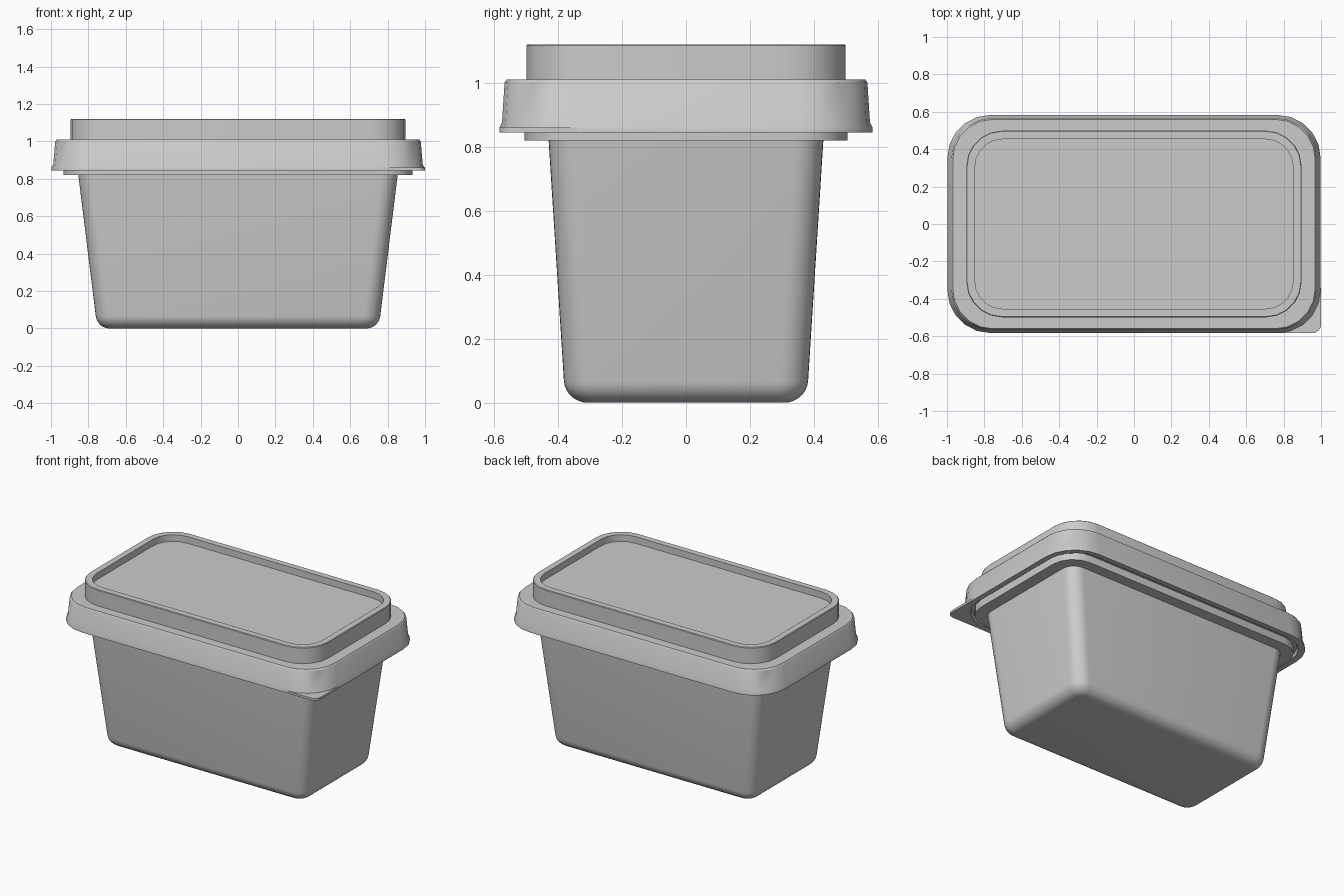
import bpy, bmesh
from math import sin, cos, pi, radians

if "Cube" in bpy.data.objects:
    bpy.data.objects.remove(bpy.data.objects["Cube"])


def ring(hx, hy, r, n):
    """Rounded rectangle outline, counter-clockwise."""
    pts = []
    for k, (sx, sy) in enumerate([(1, 1), (-1, 1), (-1, -1), (1, -1)]):
        for i in range(n + 1):
            a = (k + i / n) * pi / 2
            pts.append((sx * (hx - r) + r * cos(a), sy * (hy - r) + r * sin(a)))
    return pts


def loft(name, rings, n, cap_start=True, cap_end=True, angle=35):
    """Skin a stack of rounded rectangles given as (hx, hy, radius, z)."""
    bm = bmesh.new()
    loops = [[bm.verts.new((x, y, z)) for x, y in ring(hx, hy, r, n)]
             for hx, hy, r, z in rings]
    for a, b in zip(loops, loops[1:]):
        for i in range(len(a)):
            j = (i + 1) % len(a)
            bm.faces.new((a[i], a[j], b[j], b[i]))
    if cap_start:
        bm.faces.new(loops[0][::-1])
    if cap_end:
        bm.faces.new(loops[-1])
    return finish(name, bm, angle)


def finish(name, bm, angle):
    bmesh.ops.recalc_face_normals(bm, faces=bm.faces)
    me = bpy.data.meshes.new(name)
    bm.to_mesh(me)
    bm.free()
    ob = bpy.data.objects.new(name, me)
    bpy.context.collection.objects.link(ob)
    bpy.ops.object.select_all(action='DESELECT')
    ob.select_set(True)
    bpy.context.view_layer.objects.active = ob
    bpy.ops.object.shade_smooth_by_angle(angle=radians(angle))
    return ob


# tapered tub with rounded bottom edge
R = 0.075
base = []
for i in range(9):
    a = i / 8 * radians(84)
    d = R * (1 - sin(a))
    base.append((0.761 - d, 0.382 - d, 0.09 - d * 0.8, R * (1 - cos(a))))
loft("tub", base + [(0.855, 0.43, 0.09, 0.83)], 8)

# flange under the lid
loft("tub_flange", [(0.934, 0.504, 0.16, 0.82), (0.934, 0.504, 0.16, 0.88)], 4)

# lid: underside, skirt, shoulder, raised rim and sunken panel
loft("lid", [
    (0.95, 0.53, 0.18, 0.87),
    (0.96, 0.545, 0.20, 0.847),
    (0.998, 0.583, 0.23, 0.845),
    (0.998, 0.583, 0.23, 0.859),
    (0.988, 0.575, 0.225, 0.876),
    (0.977, 0.567, 0.22, 1.0),
    (0.969, 0.560, 0.215, 1.01),
    (0.896, 0.499, 0.19, 1.01),
    (0.896, 0.499, 0.19, 1.116),
    (0.892, 0.495, 0.186, 1.12),
    (0.851, 0.454, 0.15, 1.12),
    (0.851, 0.454, 0.15, 1.075),
], 5)

# pull tab filling the front right corner of the lid
bm = bmesh.new()
c, r = (0.955, -0.538), 0.045
outline = [(0.75, -0.583)]
outline += [(c[0] + r * cos(a), c[1] + r * sin(a))
            for a in [-pi / 2 + i * pi / 12 for i in range(7)]]
outline += [(1.0, -0.34), (0.9, -0.48)]
low, high = [[bm.verts.new((x, y, z)) for x, y in outline] for z in (0.845, 0.86)]
bm.faces.new(low[::-1])
bm.faces.new(high)
for i in range(len(low)):
    j = (i + 1) % len(low)
    bm.faces.new((low[i], low[j], high[j], high[i]))
finish("pull_tab", bm, 35)
